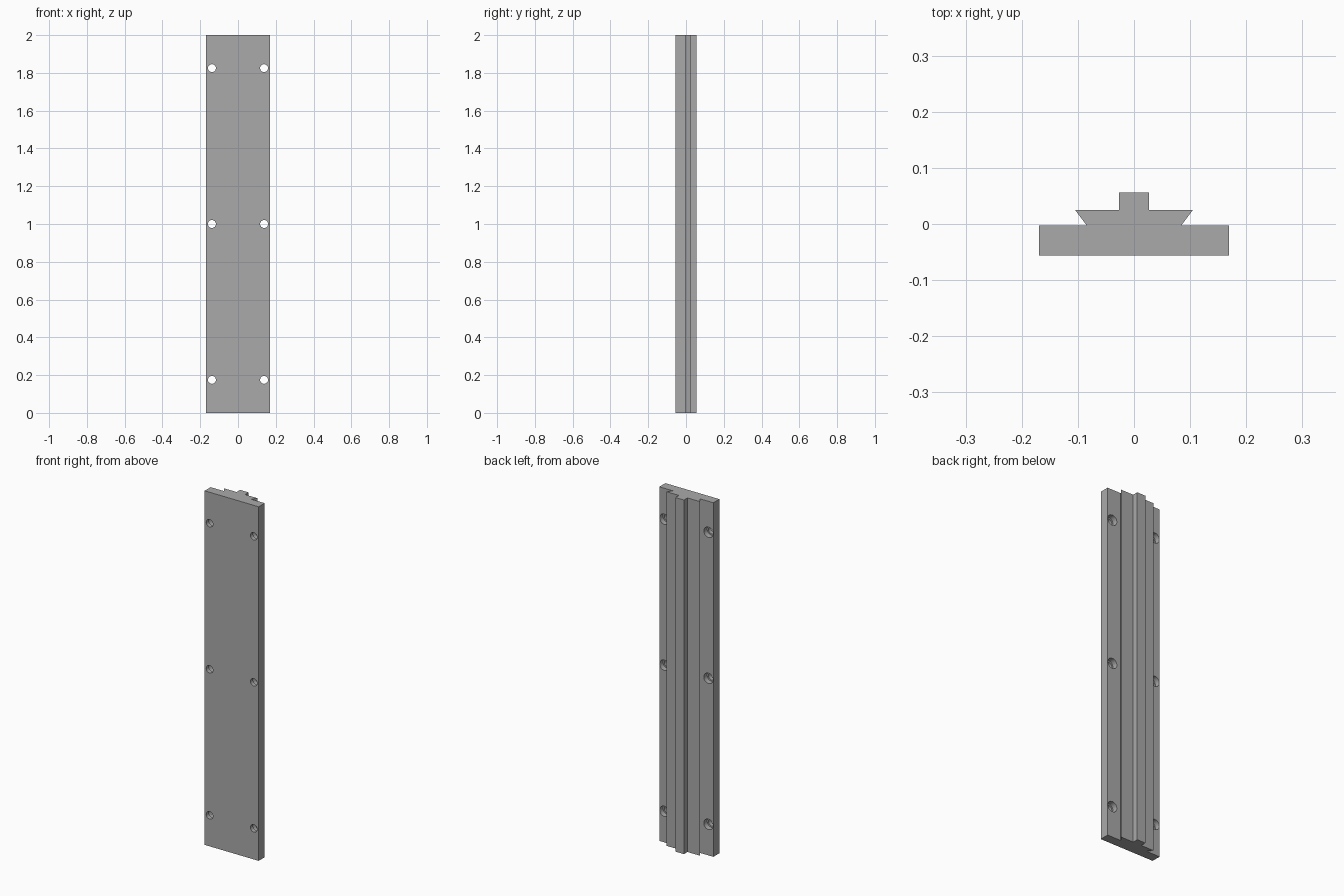
import bpy, bmesh, math

cube = bpy.data.objects.get("Cube")
if cube:
    bpy.data.objects.remove(cube, do_unlink=True)

LENGTH = 2.0
BACK, FRONT, PLATE_TOP, DOVETAIL_TOP = 0.0565, -0.0565, -0.003, 0.025

grey = bpy.data.materials.new("machined grey")
grey.use_nodes = True
colour = (0.4, 0.4, 0.4, 1)
grey.diffuse_color = colour
grey.node_tree.nodes["Principled BSDF"].inputs["Base Color"].default_value = colour


def make_object(name, bm):
    bmesh.ops.recalc_face_normals(bm, faces=bm.faces)
    mesh = bpy.data.meshes.new(name)
    bm.to_mesh(mesh)
    bm.free()
    mesh.materials.append(grey)
    obj = bpy.data.objects.new(name, mesh)
    bpy.context.collection.objects.link(obj)
    return obj


# Rail: mirrored half profile (plate, dovetail, centre rib) extruded upwards
half = [(0.169, FRONT), (0.169, PLATE_TOP), (0.084, PLATE_TOP),
        (0.105, DOVETAIL_TOP), (0.0265, DOVETAIL_TOP), (0.0265, BACK)]
profile = half + [(-x, y) for x, y in reversed(half)]
bm = bmesh.new()
face = bm.faces.new([bm.verts.new((x, y, 0)) for x, y in profile])
top = bmesh.ops.extrude_face_region(bm, geom=[face])["geom"]
bmesh.ops.translate(bm, vec=(0, 0, LENGTH),
                    verts=[v for v in top if isinstance(v, bmesh.types.BMVert)])
rail = make_object("dovetail_rail", bm)


# Stepped screw holes, counterbored from the back
def add_hole(bm, x, z, sides=32):
    steps = [(0.021, FRONT - 0.02), (0.021, -0.033),
             (0.029, -0.033), (0.029, PLATE_TOP + 0.02)]
    rings = []
    for r, y in steps:
        angles = [math.tau * i / sides for i in range(sides)]
        rings.append([bm.verts.new((x + r * math.cos(a), y, z + r * math.sin(a)))
                      for a in angles])
    for a, b in zip(rings, rings[1:]):
        for i in range(sides):
            j = (i + 1) % sides
            bm.faces.new((a[i], a[j], b[j], b[i]))
    bm.faces.new(rings[0])
    bm.faces.new(rings[-1])


bm = bmesh.new()
for x in (-0.138, 0.138):
    for z in (0.175, 1.0, 1.825):
        add_hole(bm, x, z)
cutter = make_object("screw_hole_cutter", bm)
cutter.hide_render = True

cut = rail.modifiers.new("screw holes", 'BOOLEAN')
cut.operation = 'DIFFERENCE'
cut.solver = 'EXACT'
cut.object = cutter

# Bake the holes into the rail and drop the cutter
bpy.ops.object.select_all(action='DESELECT')
bpy.context.view_layer.objects.active = rail
rail.select_set(True)
bpy.ops.object.modifier_apply(modifier=cut.name)
bpy.data.objects.remove(cutter, do_unlink=True)
bpy.ops.object.shade_smooth_by_angle(angle=math.radians(30))
